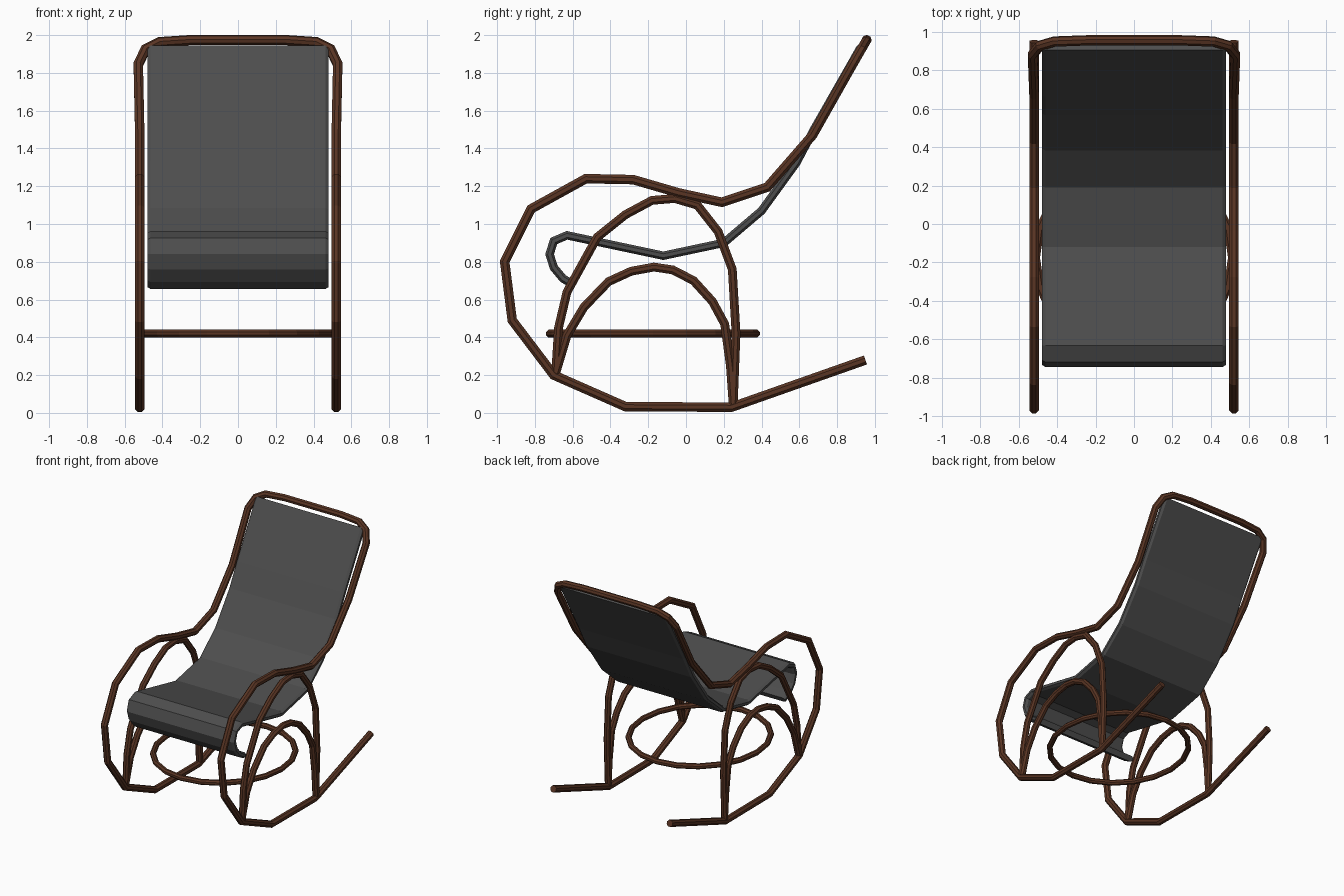
import bpy, bmesh, math
from mathutils import Vector

if "Cube" in bpy.data.objects:
    bpy.data.objects.remove(bpy.data.objects["Cube"])


def material(name, rgb):
    m = bpy.data.materials.new(name)
    m.diffuse_color = (*rgb, 1)
    m.use_nodes = True
    m.node_tree.nodes["Principled BSDF"].inputs["Base Color"].default_value = m.diffuse_color
    return m


WOOD = material("dark_wood", (0.10, 0.035, 0.017))
CLOTH = material("dark_fabric", (0.075, 0.075, 0.075))


def sweep(name, path, section, mat, closed=False):
    """Carry a flat section along a path, mitring every bend."""
    pts = [Vector(p) for p in path]
    n, k = len(pts), len(section)
    segs = [(pts[(i + 1) % n] - pts[i]).normalized() for i in range(n)]
    bm = bmesh.new()
    rings, side, prev = [], Vector((1, 0, 0)), None
    if abs(segs[0].x) > 0.7:
        side = Vector((0, 0, 1))
    for i, p in enumerate(pts):
        a = segs[i - 1] if (i or closed) else segs[0]
        b = segs[i] if (i < n - 1 or closed) else a
        if prev:
            side = prev.rotation_difference(a) @ side
        side = (side - a * side.dot(a)).normalized()
        up, prev = a.cross(side), a
        plane = (a + b).normalized()
        ring = []
        for u, v in section:
            o = side * u + up * v
            o -= a * (o.dot(plane) / a.dot(plane))
            ring.append(bm.verts.new(p + o))
        rings.append(ring)
    for i in range(n if closed else n - 1):
        r, s = rings[i], rings[(i + 1) % n]
        for j in range(k):
            bm.faces.new((r[j], r[(j + 1) % k], s[(j + 1) % k], s[j]))
    if not closed:
        bm.faces.new(rings[0])
        bm.faces.new(rings[-1])
    bmesh.ops.recalc_face_normals(bm, faces=bm.faces)
    me = bpy.data.meshes.new(name)
    bm.to_mesh(me)
    bm.free()
    me.materials.append(mat)
    ob = bpy.data.objects.new(name, me)
    bpy.context.collection.objects.link(ob)
    return ob


def circle(r, k=8):
    return [(r * math.cos(math.tau * (i + .5) / k), r * math.sin(math.tau * (i + .5) / k))
            for i in range(k)]


X = 0.52

# Continuous frame: rocker, armrest, back and top rail
side = [(0.95, 0.28), (0.24, 0.03), (-0.32, 0.033), (-0.70, 0.20), (-0.92, 0.49),
        (-0.96, 0.80), (-0.82, 1.08), (-0.53, 1.24), (-0.28, 1.235), (-0.04, 1.165),
        (0.19, 1.115), (0.43, 1.195), (0.67, 1.47)]
half = [(X, y, z) for y, z in side]
half += [(0.528, 0.882, 1.845), (0.49, 0.928, 1.925), (0.415, 0.95, 1.963), (0.25, 0.956, 1.974)]
sweep("rocker_frame", half + [(-x, y, z) for x, y, z in reversed(half)], circle(0.027), WOOD)

# Side arches under the armrests
outer = [(-0.69, 0.21), (-0.675, 0.45), (-0.63, 0.64), (-0.47, 0.93), (-0.32, 1.05),
         (-0.18, 1.125), (-0.06, 1.135), (0.06, 1.10), (0.17, 0.96), (0.245, 0.76),
         (0.265, 0.42), (0.25, 0.04)]
inner = [(-0.69, 0.21), (-0.63, 0.41), (-0.54, 0.56), (-0.41, 0.695), (-0.29, 0.75),
         (-0.17, 0.772), (-0.07, 0.757), (0.04, 0.70), (0.14, 0.59), (0.205, 0.47),
         (0.235, 0.25), (0.25, 0.04)]
for label, s in (("left", -1), ("right", 1)):
    for kind, prof in (("outer", outer), ("inner", inner)):
        sweep(f"{label}_{kind}_arch", [(s * X, y, z) for y, z in prof], circle(0.025), WOOD)

# Oval stretcher ring joining the two sides
N = 20
sweep("stretcher_ring",
      [(0.51 * math.cos(math.tau * i / N), -0.175 + 0.545 * math.sin(math.tau * i / N), 0.42)
       for i in range(N)], circle(0.022), WOOD, closed=True)

# Sling seat with softened edges
seat = [(-0.585, 0.675), (-0.65, 0.71), (-0.70, 0.77), (-0.722, 0.84), (-0.70, 0.91),
        (-0.63, 0.94), (-0.12, 0.832), (0.20, 0.90), (0.40, 1.07), (0.585, 1.325),
        (0.68, 1.505), (0.925, 1.935)]
W, T = 0.48, 0.022
section = [(W, -T * .45), (W, T * .45), (W - .018, T), (-W + .018, T),
           (-W, T * .45), (-W, -T * .45), (-W + .018, -T), (W - .018, -T)]
sweep("sling_seat", [(0, y, z) for y, z in seat], section, CLOTH)
